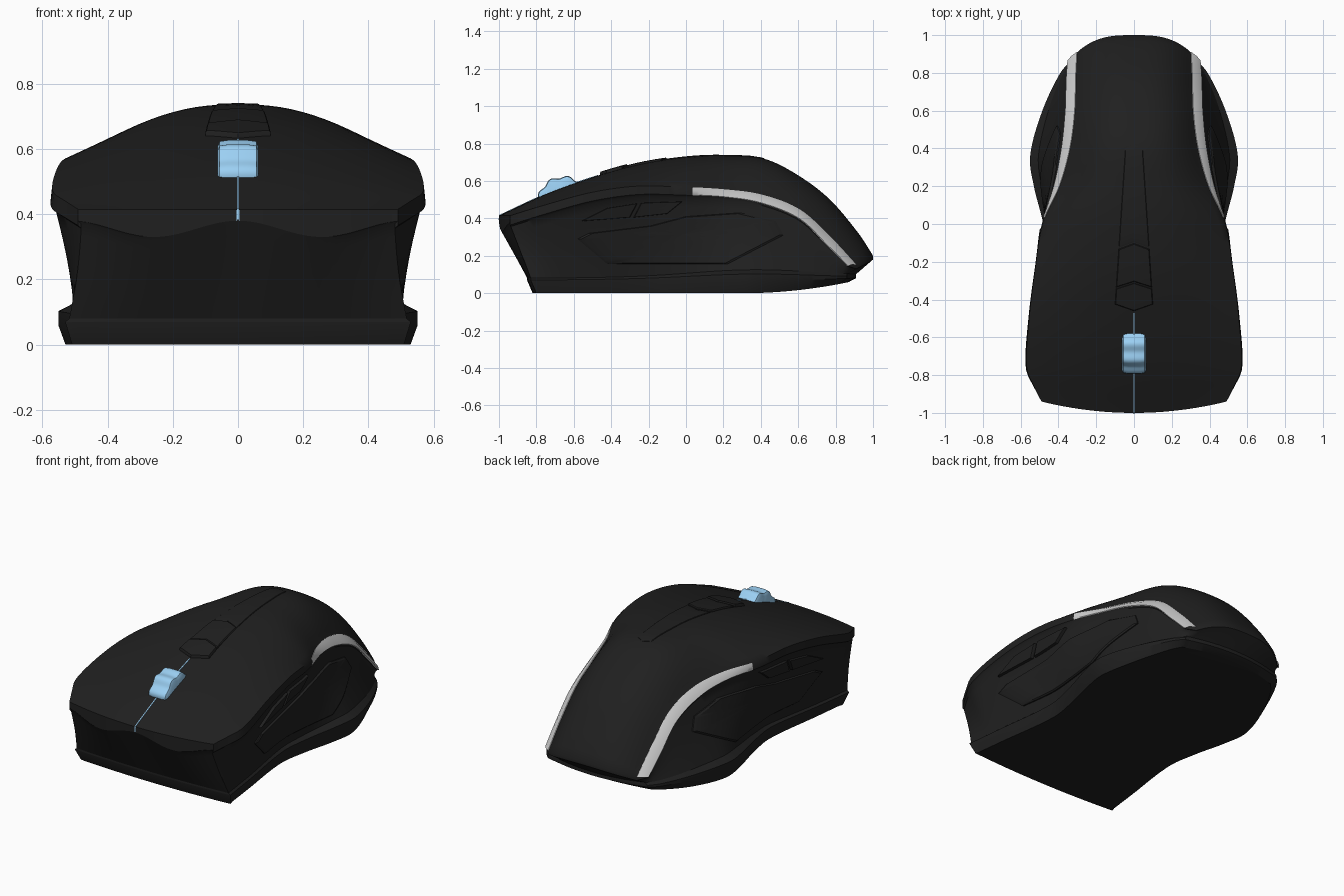
import bpy, bmesh, math
from mathutils import Vector
from mathutils.bvhtree import BVHTree

if "Cube" in bpy.data.objects:
    bpy.data.objects.remove(bpy.data.objects["Cube"])


def material(name, rgb):
    m = bpy.data.materials.new(name)
    m.diffuse_color = (*rgb, 1)
    m.use_nodes = True
    m.node_tree.nodes["Principled BSDF"].inputs["Base Color"].default_value = m.diffuse_color
    return m


BLACK = material("black_plastic", (0.014, 0.014, 0.014))
BLUE = material("blue_rubber", (0.33, 0.63, 0.9))


def make(name, verts, faces, mat=None, angle=35, mirror=False):
    bm = bmesh.new()
    vs = [bm.verts.new(v) for v in verts]
    for f in faces:
        bm.faces.new([vs[i] for i in f])
    bmesh.ops.remove_doubles(bm, verts=bm.verts, dist=1e-5)
    bmesh.ops.recalc_face_normals(bm, faces=bm.faces)
    me = bpy.data.meshes.new(name)
    bm.to_mesh(me)
    bm.free()
    ob = bpy.data.objects.new(name, me)
    bpy.context.collection.objects.link(ob)
    if mat:
        me.materials.append(mat)
    if mirror:
        ob.modifiers.new("mirror", 'MIRROR')
    bpy.ops.object.select_all(action='DESELECT')
    ob.select_set(True)
    bpy.context.view_layer.objects.active = ob
    bpy.ops.object.shade_smooth_by_angle(angle=math.radians(angle))
    return ob


def curve(*p):
    """Smooth interpolating function through (parameter, value) pairs."""
    n = len(p)
    sl = lambda i, j: (p[j][1] - p[i][1]) / (p[j][0] - p[i][0])
    tan = [sl(max(i - 1, 0), min(i + 1, n - 1)) for i in range(n)]

    def f(v):
        v = min(max(v, p[0][0]), p[-1][0])
        i = max(k for k in range(n - 1) if p[k][0] <= v)
        h = p[i + 1][0] - p[i][0]
        t = (v - p[i][0]) / h
        return ((2*t**3 - 3*t*t + 1) * p[i][1] + (t**3 - 2*t*t + t) * h * tan[i]
                + (3*t*t - 2*t**3) * p[i + 1][1] + (t**3 - t*t) * h * tan[i + 1])
    return f


def grid_faces(rows, cols, closed=False):
    return [(r*cols + c, r*cols + (c + 1) % cols, (r + 1)*cols + (c + 1) % cols, (r + 1)*cols + c)
            for r in range(rows - 1) for c in range(cols if closed else cols - 1)]


# Top shell: width, spine height, edge height and end rounding along its length
width = curve((-1, .49), (-.9, .525), (-.76, .568), (-.5, .555), (-.25, .525), (0, .482),
              (.2, .392), (.4, .337), (.6, .312), (.8, .307), (1, .30))
spine = curve((-1, .415), (-.75, .53), (-.5, .62), (-.25, .69), (0, .728), (.2, .736),
              (.42, .718), (.6, .63), (.77, .5), (.93, .31), (1, .2))
edge = curve((-1, .415), (-.76, .47), (-.5, .54), (-.25, .573), (0, .565), (.2, .553),
             (.4, .525), (.6, .45), (.8, .30), (1, .15))
shift = curve((-1, .06), (-.76, 0), (-.5, 0), (.6, 0), (.8, -.03), (1, -.09))
crown = curve((-1, 2), (-.3, 2.1), (.2, 2.7), (1, 2.7))
# Skirt / stripe offset from the shell edge
off = [curve((-1, 0), (-.76, .005), (0, .005), (.2, .03), (.4, .045), (.6, .05), (1, .05)),
       curve((-1, 0), (.4, 0), (.6, 0), (.8, -.015), (1, -.045)),
       curve((-1, -.05), (-.25, -.045), (.2, -.04), (.6, -.05), (.8, -.045), (1, -.005))]
# Base plate half width, waisted in the middle
base_w = curve((-.84, .53), (-.6, .50), (-.2, .45), (0, .48), (.2, .53), (.36, .55),
               (.6, .485), (.8, .39), (.87, .33))


def shell(u, v):
    c, a = spine(v), abs(u)
    return Vector((width(v)*u, v + shift(v)*a**(3 if v > 0 else 2), c + (edge(v) - c)*a**crown(v)))


def skirt(s, v):
    p = shell(s, v)
    return p + Vector((s*off[0](v), off[1](v), off[2](v)))


NU, NV = 32, 64
us = [-1 + 2*i/NU for i in range(NU + 1)]
vs = [-1 + 2*i/NV for i in range(NV + 1)]

# Perimeter loops: shell edge, lower skirt edge, base edge
top, low, base = [], [], []
for u in us:
    p = shell(u, -1)
    top.append(p)
    low.append(Vector((p.x, p.y, .355 + .025*math.cos(2*math.pi*.95*abs(u)))))
    base.append(Vector((u*.53, -.85 + .02*u*u, .07)))


def side(s, order):
    for v in order:
        p = shell(s, v)
        y = -.83 + (p.y + .94) / 1.85 * 1.69
        top.append(p)
        low.append(skirt(s, v))
        base.append(Vector((s*base_w(y), y, .07 + .015*(y + .83)/1.69)))


side(1, vs)
for u in reversed(us):
    p = shell(u, 1)
    top.append(p)
    low.append(p - Vector((0, 0, .02)))
    base.append(Vector((u*.33, .91 - .05*u*u, .085)))
side(-1, vs[::-1])
N = len(top)

sv = [shell(u, v) for v in vs for u in us]
sf = grid_faces(NV + 1, NU + 1)
sf += [tuple(i + len(sv) for i in f) for f in grid_faces(2, N, True)]
top_shell = make("top_shell", sv + top + low, sf, BLACK, 50)

# Side and front walls; a ledge bulges out of the base near the rear hips
inset = lambda p, d: Vector((p.x*(1 - d/.5), p.y, p.z))
hip = lambda y: math.exp(-((y - .35)/.45)**2)
ledge = lambda b: inset(b, .012 + .028*hip(b.y)) + Vector((0, 0, .01 + .035*hip(b.y)))
walls = list(low)
ts = [.03, .15, .3, .45, .6, .75, .88, 1]
for t in ts:
    for a, b in zip(low, base):
        p = inset(a, .01).lerp(ledge(b), t)
        p.x *= 1 - .012*math.sin(math.pi*t)
        walls.append(p)
body = make("side_walls", walls, grid_faces(len(ts) + 1, N, True), BLACK, 40)

# Base plate with flared rim and lifted tail
lift = lambda y: .05*(max(0, y - .3)/.56)**2
rim = [ledge(b) for b in base]
rim += [b + Vector((0, 0, .022*hip(b.y))) for b in base]
rim += [b - Vector((0, 0, .02*hip(b.y))) for b in base]
for b in base:
    q = inset(b, .02)
    rim.append(Vector((q.x, q.y + (.03 if q.y < -.8 else -.04*max(0, q.y - .3)/.6), lift(q.y))))
make("base_plate", rim, grid_faces(4, N, True) + [tuple(range(3*N, 4*N))], BLACK, 30)

# Pale stripe along the rear shell edge
st, sr = [], [.03 + .97*i/40 for i in range(41)]
for v in sr:
    a, b = shell(1, v), skirt(1, v)
    n = Vector((.6, .25, .6)).normalized()
    st += [a - n*.003, a + n*.004, (a + b)/2 + n*.009, b + n*.004, b - n*.003]
make("side_stripe", st, grid_faces(41, 5), None, 50, True)


def tree(ob):
    return BVHTree.FromPolygons([v.co.copy() for v in ob.data.vertices],
                                [tuple(p.vertices) for p in ob.data.polygons])


def drape(name, outline, target, axis, h, mirror=False, sub=8):
    """Raised panel: a 2D outline projected along an axis onto a surface."""
    bvh, pts = tree(target), []
    for a, b in zip(outline, outline[1:] + outline[:1]):
        pts += [Vector(a).lerp(Vector(b), i/sub) for i in range(sub)]
    mid = sum(pts, Vector((0, 0))) / len(pts)
    d = Vector((1, 0, 0)) if axis == 'x' else Vector((0, 0, 1))
    verts = []
    for k, o in [(1, -.012), (1, h*.5), (.96, h), (.75, h), (.5, h), (.25, h), (.02, h)]:
        for p in pts:
            q = mid + (p - mid)*k
            org = Vector((3, q.x, q.y)) if axis == 'x' else Vector((q.x, q.y, 3))
            hit = bvh.ray_cast(org, -d)[0]
            if hit is None:
                hit = bvh.find_nearest(org - d*2.5)[0]
            verts.append(hit + d*o)
    n = len(pts)
    make(name, verts, grid_faces(7, n, True) + [tuple(range(6*n, 7*n))], BLACK, 30, mirror)


# Side grips and thumb buttons
drape("side_grip", [(-.58, .29), (-.42, .155), (.22, .155), (.52, .31), (.48, .385),
                    (.29, .43), (0, .41), (-.19, .36), (-.52, .32)], body, 'x', .014, True)
drape("thumb_button_front", [(-.56, .385), (-.3, .405), (-.26, .48), (-.42, .455)],
      body, 'x', .018, True)
drape("thumb_button_rear", [(-.28, .405), (-.1, .425), (-.02, .49), (-.24, .483)],
      body, 'x', .018, True)

# Centre strip with two chevron buttons
half = lambda y: .1 - .055*(y + .42)/.83


def chevron(y0, y1, tip0, tip1):
    a, b = half(y0), half(y1)
    return [(-a, y0), (0, y0 + tip0), (a, y0), (b, y1), (0, y1 + tip1), (-b, y1)]


drape("centre_strip", chevron(-.125, .4, .03, .02), top_shell, 'z', .004)
drape("centre_button_rear", chevron(-.335, -.133, .03, .03), top_shell, 'z', .010)
drape("centre_button_front", chevron(-.425, -.343, -.035, .03), top_shell, 'z', .016)

# Scroll wheel with a ribbed tread
R, wv = 96, []
for x, dr in [(-.063, -.02), (-.056, -.004), (-.03, 0), (.03, 0), (.056, -.004), (.063, -.02)]:
    for i in range(R):
        a = 2*math.pi*i/R
        r = .137 + dr + .007*math.cos(9*a)
        wv.append(Vector((x, -.655 + r*math.cos(a), .485 + r*math.sin(a))))
make("scroll_wheel", wv, grid_faces(6, R, True) + [tuple(range(R)), tuple(range(5*R, 6*R))], BLUE, 40)

# Thin seam between the two main buttons
path = [(-1.002, .382)] + [(v, spine(v) + .001) for v in [-1 + .53*i/16 for i in range(17)]]
seam = [Vector((x, y, z + dz)) for y, z in path for x, dz in [(-.004, -.004), (-.003, .002), (.003, .002), (.004, -.004)]]
make("button_seam", seam, grid_faces(len(path), 4), BLUE)
